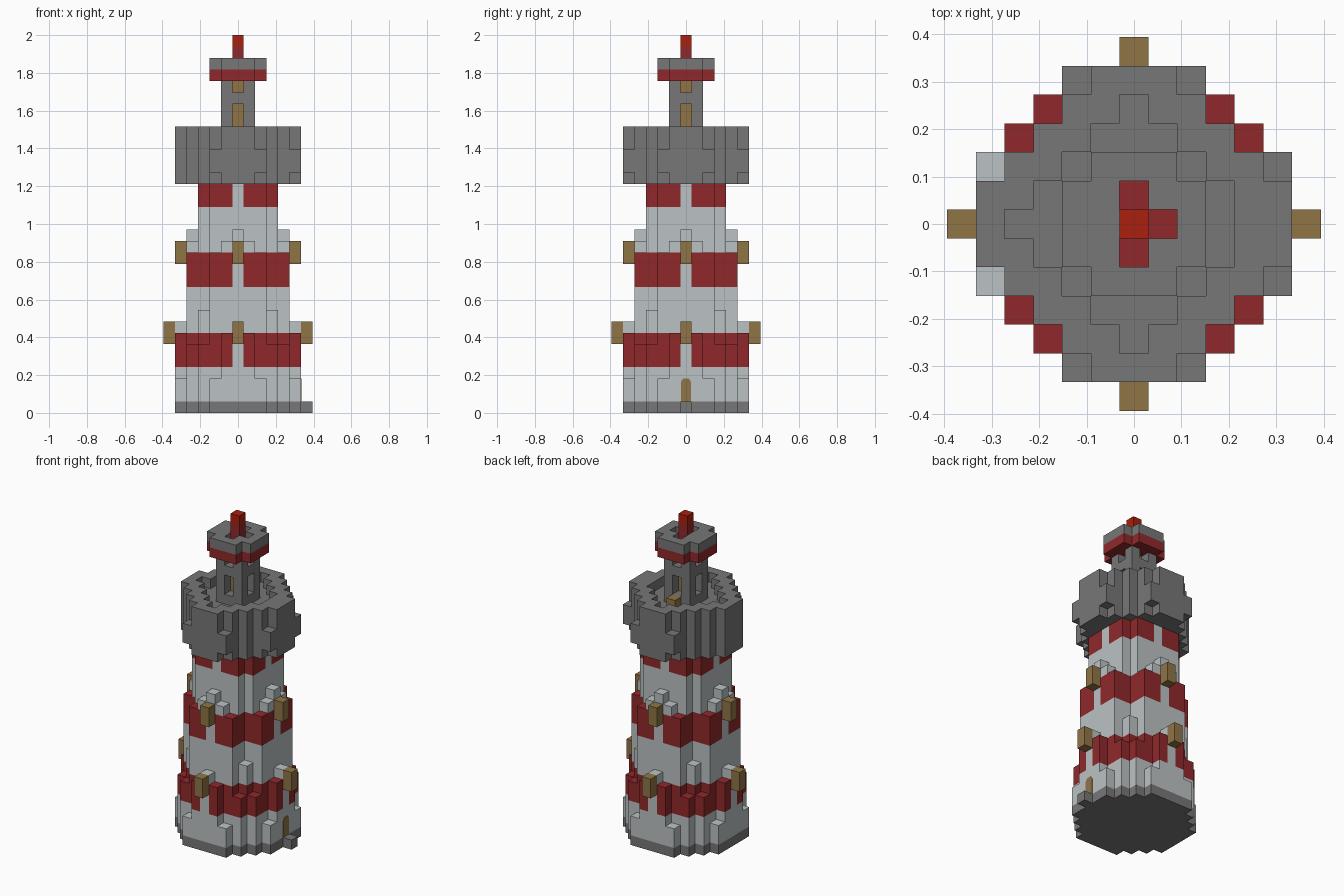
import bpy, bmesh
from mathutils import Vector

cube = bpy.data.objects.get("Cube")
if cube:
    bpy.data.objects.remove(cube)

U = 2 / 33  # size of one block


def material(name, rgb):
    m = bpy.data.materials.new(name)
    m.use_nodes = True
    m.diffuse_color = (*rgb, 1)
    m.node_tree.nodes["Principled BSDF"].inputs["Base Color"].default_value = (*rgb, 1)
    return m


MATS = {
    "stone": material("grey stone", (0.184, 0.184, 0.184)),
    "white": material("white plaster", (0.50, 0.54, 0.55)),
    "red": material("dark red paint", (0.28, 0.022, 0.024)),
    "wood": material("tan wood", (0.28, 0.178, 0.062)),
    "beacon": material("bright red", (0.40, 0.014, 0.004)),
}
NAMES = list(MATS)
blocks = {}  # (x, y, z) -> (part, colour)


def disc(reach, diagonal):
    """Cells of a round stepped plan."""
    span = range(-reach, reach + 1)
    return {(x, y) for x in span for y in span if abs(x) + abs(y) <= diagonal}


def mirrored(a, b):
    """All cells with offsets a and b, in four directions and mirrored."""
    return {(s * p, t * q) for p, q in ((a, b), (b, a)) for s in (1, -1) for t in (1, -1)}


def fill(part, cells, z0, z1, colour):
    for x, y in cells:
        for z in range(z0, z1):
            blocks[x, y, z] = (part, colour)


def band(part, cells, z0, z1):
    """Red band broken by a white strip on each axis."""
    fill(part, {c for c in cells if c[0] and c[1]}, z0, z1, "red")
    fill(part, {c for c in cells if not (c[0] and c[1])}, z0, z1, "white")


# Foundation and doorstep
fill("foundation", disc(5, 7), 0, 1, "stone")
fill("doorstep", {(6, 0)}, 0, 1, "stone")

# Lower tier
lower = disc(5, 7) - mirrored(5, 2)
fill("lower_tier", disc(5, 7), 1, 3, "white")
fill("lower_tier", lower, 3, 4, "white")
band("lower_tier", lower, 4, 6)
band("lower_tier", lower - mirrored(4, 3), 6, 7)
fill("lower_tier", mirrored(5, 0), 7, 8, "white")

# Middle tier
middle = disc(4, 6) - mirrored(3, 3)
fill("middle_tier", disc(4, 6), 7, 9, "white")
fill("middle_tier", middle, 9, 11, "white")
band("middle_tier", middle, 11, 14)
fill("middle_tier", mirrored(4, 1), 14, 15, "white")
fill("middle_tier", mirrored(4, 0), 14, 16, "white")

# Upper tier
upper = disc(3, 5)
fill("upper_tier", upper, 14, 18, "white")
band("upper_tier", upper, 18, 20)

# Window boxes
fill("lower_windows", mirrored(6, 0), 6, 8, "wood")
fill("upper_windows", mirrored(5, 0), 13, 15, "wood")

# Gallery with sunken floor and small corner brackets
gallery = disc(5, 6)
floor = disc(3, 4) | {(0, 4), (0, -4), (-4, 0)}
fill("gallery", gallery, 20, 24, "stone")
fill("gallery", {c for c in mirrored(5, 2) if c[0] != -5}, 21, 23, "stone")
fill("gallery", gallery - floor, 24, 25, "stone")

# Lantern room with slits around the lamp
room = disc(1, 2)
slits = mirrored(1, 0)
fill("lantern_room", room, 24, 25, "stone")
fill("lantern_room", room - slits, 25, 29, "stone")
fill("lantern_room", slits, 27, 28, "stone")
fill("lamp", {(0, 0)}, 25, 29, "wood")
fill("gallery_seat", {(0, 2)}, 24, 25, "wood")

# Cap and mast
fill("cap", disc(2, 3), 29, 30, "red")
fill("cap", disc(2, 3) - {(0, 1), (0, -1), (1, 0)}, 30, 31, "stone")
fill("mast", {(0, 0)}, 30, 32, "red")
fill("mast", {(0, 0)}, 32, 33, "beacon")


def add_object(name, bm):
    mesh = bpy.data.meshes.new(name)
    bm.to_mesh(mesh)
    bm.free()
    obj = bpy.data.objects.new(name, mesh)
    for m in MATS.values():
        mesh.materials.append(m)
    bpy.context.collection.objects.link(obj)


def build(part):
    """Skin the blocks of one part, keeping only the exposed faces."""
    bm = bmesh.new()
    for cell, (owner, colour) in blocks.items():
        if owner != part:
            continue
        centre = Vector((cell[0], cell[1], cell[2] + 0.5))
        for axis in range(3):
            for sign in (1, -1):
                n = Vector((0, 0, 0))
                n[axis] = sign
                if tuple(int(c + d) for c, d in zip(cell, n)) in blocks:
                    continue
                u = Vector((0, 0, 0))
                u[(axis + 1) % 3] = 1
                v = n.cross(u)
                corners = [(centre + (n + a * u + b * v) / 2) * U
                           for a, b in ((1, 1), (-1, 1), (-1, -1), (1, -1))]
                face = bm.faces.new([bm.verts.new(c) for c in corners])
                face.material_index = NAMES.index(colour)
    bmesh.ops.remove_doubles(bm, verts=bm.verts, dist=U / 100)
    add_object(part, bm)


for part in dict.fromkeys(owner for owner, _ in blocks.values()):
    build(part)

# Door plate with a narrowed top
bm = bmesh.new()
x = 5.5 * U + 0.003
profile = [(-0.45, 1), (0.45, 1), (0.45, 2.7), (0.25, 3), (-0.25, 3), (-0.45, 2.7)]
face = bm.faces.new([bm.verts.new((x, y * U, z * U)) for y, z in profile])
face.material_index = NAMES.index("wood")
side = bmesh.ops.extrude_face_region(bm, geom=[face])
bmesh.ops.translate(bm, vec=(-0.005, 0, 0),
                    verts=[g for g in side["geom"] if isinstance(g, bmesh.types.BMVert)])
bmesh.ops.recalc_face_normals(bm, faces=bm.faces)
add_object("door", bm)
